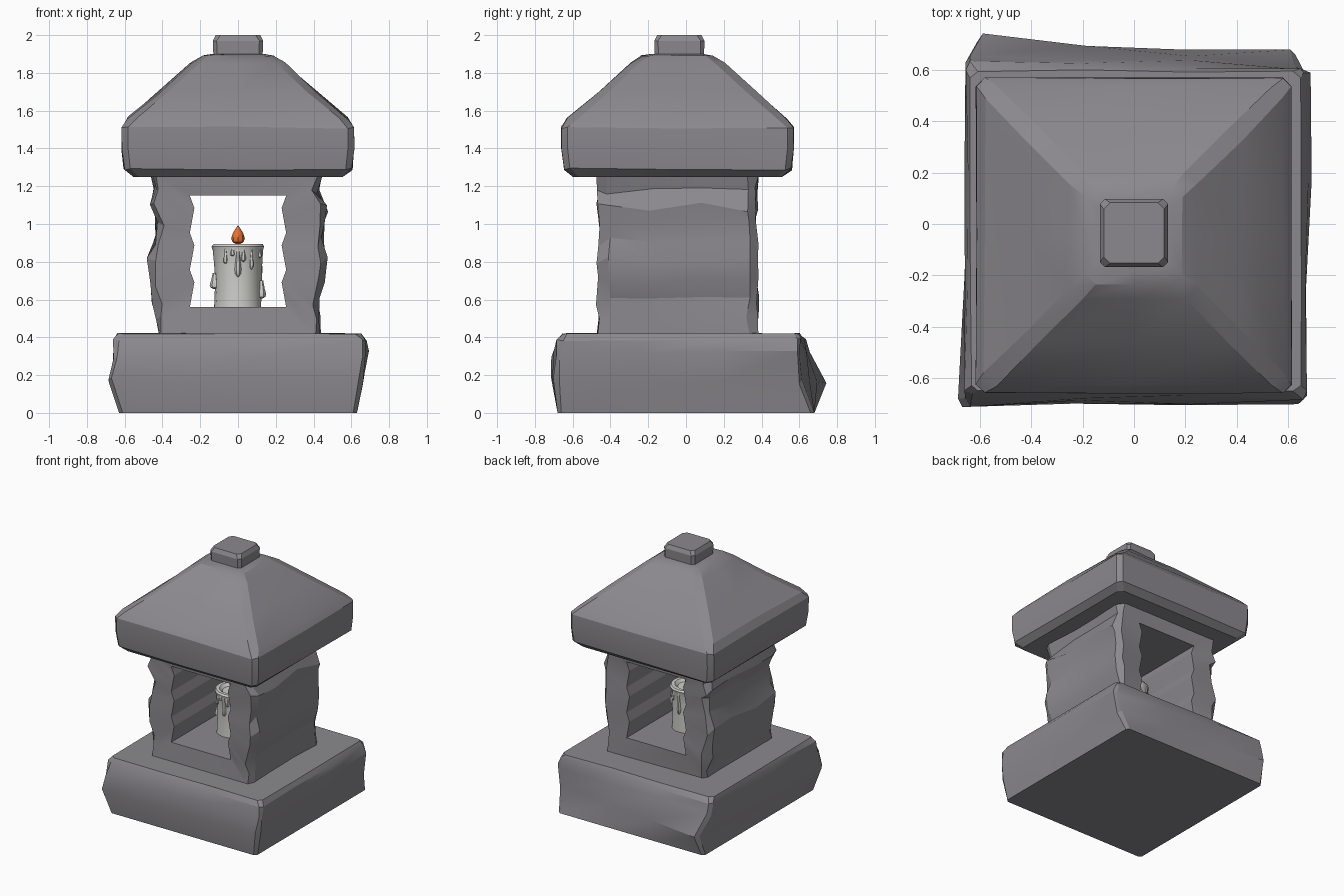
import bpy, bmesh, math, random
from mathutils import Vector

if "Cube" in bpy.data.objects:
    bpy.data.objects.remove(bpy.data.objects["Cube"])

random.seed(4)


def mat(name, col):
    m = bpy.data.materials.new(name)
    m.diffuse_color = (*col, 1)
    m.use_nodes = True
    m.node_tree.nodes["Principled BSDF"].inputs["Base Color"].default_value = m.diffuse_color
    return m


STONE = mat("stone_grey", (0.26, 0.25, 0.27))
WAX = mat("wax", (0.62, 0.62, 0.59))
FIRE = mat("fire", (0.8, 0.17, 0.03))
CY = -0.045


def loft(name, rings, material, closed=False, angle=30):
    """Skin rings of equal point count; cap the ends unless closed."""
    bm = bmesh.new()
    vs = [[bm.verts.new(p) for p in r] for r in rings]
    n = len(vs[0])
    pairs = list(zip(vs, vs[1:])) + ([(vs[-1], vs[0])] if closed else [])
    for a, b in pairs:
        for i in range(n):
            j = (i + 1) % n
            bm.faces.new((a[i], a[j], b[j], b[i]))
    if not closed:
        bm.faces.new(vs[0][::-1])
        bm.faces.new(vs[-1])
    bmesh.ops.recalc_face_normals(bm, faces=bm.faces)
    me = bpy.data.meshes.new(name)
    bm.to_mesh(me)
    bm.free()
    ob = bpy.data.objects.new(name, me)
    bpy.context.collection.objects.link(ob)
    me.materials.append(material)
    bpy.ops.object.select_all(action='DESELECT')
    ob.select_set(True)
    bpy.context.view_layer.objects.active = ob
    bpy.ops.object.shade_smooth_by_angle(angle=math.radians(angle))
    return ob


def ring(corners, z, c, n=1, jit=0.0, zjit=0.0):
    """Chipped four-sided ring: corners cut by c, n spans per side."""
    pts = []
    for k in range(4):
        a, b = Vector(corners[k]), Vector(corners[(k + 1) % 4])
        d = (b - a).normalized()
        out = Vector((d.y, -d.x))
        s, e = a + d * c, b - d * c
        for i in range(n + 1):
            p = s.lerp(e, i / n) + out * random.uniform(-jit, jit * 0.3)
            pts.append((p.x, p.y, z + random.uniform(-zjit, zjit)))
    return pts


def box(x0, x1, y0, y1):
    return [(x0, y0), (x1, y0), (x1, y1), (x0, y1)]


# rough foundation slab, bulging towards the back left
loft("base", [
    ring(box(-.63, .63, -.68, .68), 0, .02, 3),
    ring([(-.70, -.71), (.67, -.70), (.66, .63), (-.62, .74)], .17, .03, 3, .02, .02),
    ring([(-.67, -.71), (.69, -.70), (.69, .62), (-.67, .66)], .31, .03, 3, .02, .02),
    ring([(-.66, -.68), (.69, -.68), (.68, .62), (-.67, .63)], .39, .03, 3, .02, .01),
    ring(box(-.64, .65, -.66, .60), .42, .03, 3, .01, .003),
], STONE, angle=18)

# chamber: weathered block with an opening running front to back
LEVELS = [.40, .50, .60, .70, .80, .91, 1.02, 1.09, 1.18, 1.27]
LEFT = [.42, .42, .44, .45, .47, .44, .43, .46, .44, .45]
RIGHT = [.43, .43, .42, .45, .46, .44, .45, .46, .42, .44]


def section(y, inset, jit):
    def side(xs, s):
        return [(s * (x - inset + random.uniform(-jit, jit)),
                 y + random.uniform(-.012, .012),
                 z + (random.uniform(-.03, .03) if .45 < z < 1.2 else 0))
                for x, z in zip(xs, LEVELS)]
    return side(LEFT, -1) + side(RIGHT, 1)[::-1]


def hole(y):
    def side(s):
        n = len(LEVELS) - 1
        return [(s * (.255 - (.012 * (i % 3) if 0 < i < n else 0)), y, .56 + .59 * i / n)
                for i in range(n + 1)]
    return side(-1) + side(1)[::-1]


loft("chamber", [
    section(-.465, .025, .014), section(-.41, -.005, .012), section(-.18, .005, .004),
    section(.09, .005, .004), section(.33, -.005, .012), section(.375, .025, .014),
    hole(.365), hole(-.455)], STONE, closed=True, angle=18)

# hipped roof
ROOF = [(.555, 1.25, .03, 0), (.605, 1.29, .035, .006), (.617, 1.40, .035, .004),
        (.617, 1.51, .035, .006), (.585, 1.56, .05, .01), (.42, 1.70, .05, .008),
        (.25, 1.85, .05, .006), (.19, 1.89, .04, .004), (.14, 1.90, .03, 0)]
loft("roof", [ring(box(-h, h, CY - h, CY + h), z, c, 2, j, j)
              for h, z, c, j in ROOF], STONE, angle=20)

# capstone
CAP = [(.13, 1.88, .02), (.133, 1.97, .02), (.118, 2.0, .025)]
loft("capstone", [ring(box(-h, h, CY + .01 - h, CY + .01 + h), z, c)
                  for h, z, c in CAP], STONE, angle=20)


def lathe(name, profile, material, sides, x=0, y=CY, wob=0.0, angle=30):
    rings = []
    for r, z in profile:
        rings.append([(x + (r + random.uniform(-wob, wob)) * math.cos(t * math.tau / sides),
                       y + (r + random.uniform(-wob, wob)) * math.sin(t * math.tau / sides), z)
                      for t in range(sides)])
    return loft(name, rings, material, angle=angle)


# candle with raised rim and melted hollow
lathe("candle", [(.125, .555), (.123, .66), (.125, .78), (.133, .86), (.138, .88),
                 (.13, .893), (.105, .893), (.085, .872)], WAX, 16, wob=.003)

# wax drips: angle, top, bottom, width
DRIPS = [(190, .74, .655, .026), (-12, .70, .605, .026), (238, .88, .79, .014),
         (257, .88, .83, .013), (270, .88, .72, .018), (283, .88, .80, .014),
         (305, .88, .76, .013), (335, .88, .82, .014), (25, .88, .72, .016),
         (60, .88, .79, .014), (88, .88, .70, .017), (115, .88, .81, .014), (150, .88, .74, .015)]
for i, (deg, top, bot, w) in enumerate(DRIPS):
    a = math.radians(deg)
    h = top - bot
    lathe(f"wax_drip_{i + 1}", [(w * .2, bot), (w * .85, bot + h * .1), (w, bot + h * .25),
                                (w * .7, bot + h * .55), (w * .4, top)], WAX, 6,
          .126 * math.cos(a), CY + .126 * math.sin(a))

# wick and flame
lathe("wick", [(.008, .86), (.008, .91)], STONE, 6)
lathe("flame", [(.01, .893), (.03, .905), (.036, .925), (.028, .95), (.013, .975), (.002, .992)],
      FIRE, 8, angle=40)
